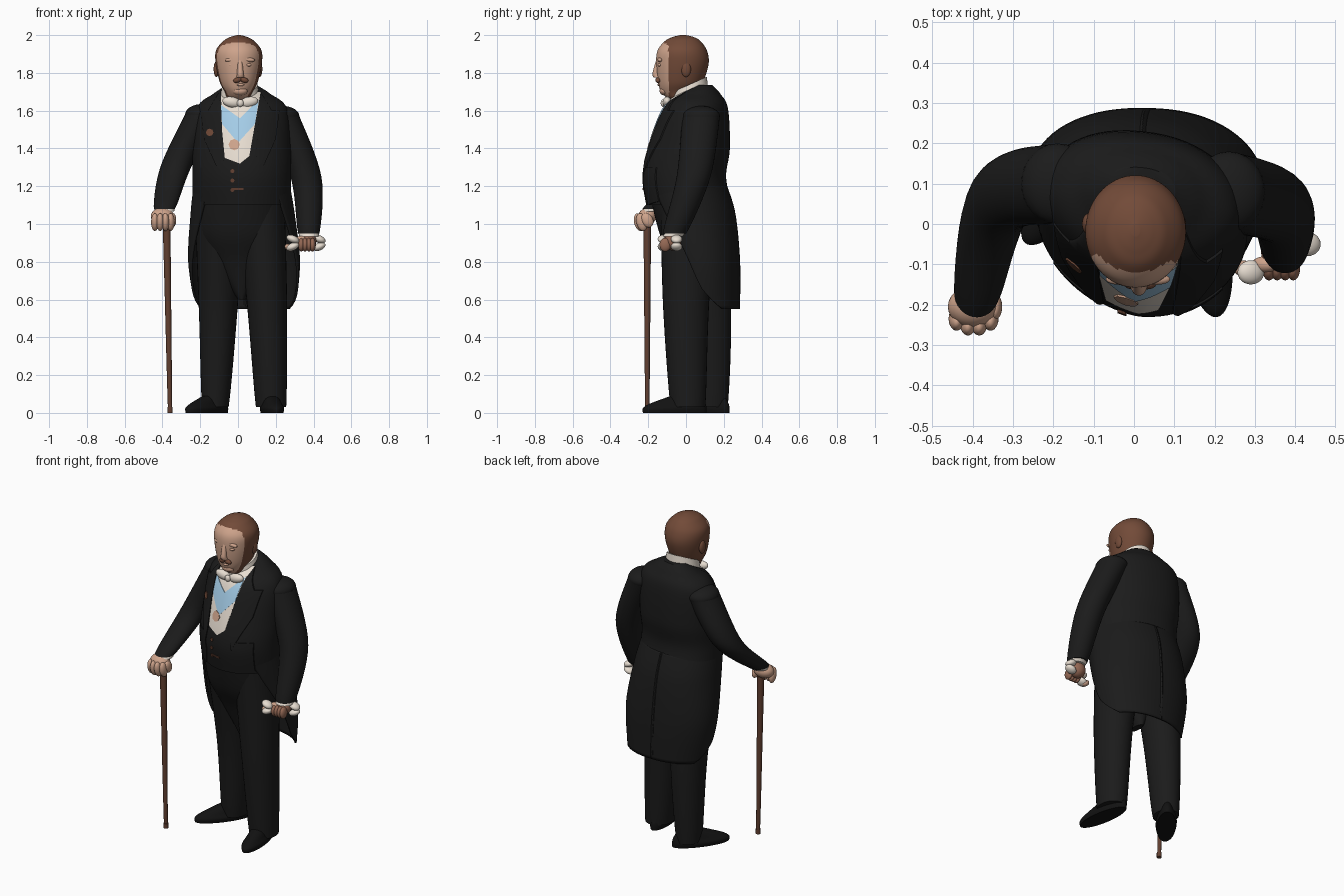
import bpy
import bmesh
from math import sin, cos, radians, pi, copysign
from mathutils import Matrix, Vector, Euler
from mathutils.bvhtree import BVHTree

default_cube = bpy.data.objects.get("Cube")
if default_cube:
    bpy.data.objects.remove(default_cube)

parts = []


def material(name, *rgb):
    mat = bpy.data.materials.new(name)
    mat.use_nodes = True
    mat.diffuse_color = (*rgb, 1)
    shader = mat.node_tree.nodes["Principled BSDF"]
    shader.inputs["Base Color"].default_value = (*rgb, 1)
    shader.inputs["Roughness"].default_value = .8
    return mat


CLOTH = material("black_cloth", .011, .011, .011)
LEATHER = material("black_leather", .006, .006, .006)
SKIN = material("skin", .62, .37, .26)
SHADED_SKIN = material("dark_skin", .3, .14, .09)
HAIR = material("brown_hair", .17, .07, .04)
WOOD = material("cane_wood", .12, .05, .03)
LINEN = material("ivory_linen", .83, .75, .66)
SASH = material("sash_blue", .38, .62, .82)


def finish(name, bm, mat):
    bmesh.ops.recalc_face_normals(bm, faces=bm.faces)
    mesh = bpy.data.meshes.new(name)
    bm.to_mesh(mesh)
    bm.free()
    mesh.materials.append(mat)
    part = bpy.data.objects.new(name, mesh)
    bpy.context.collection.objects.link(part)
    parts.append(part)
    return part


def spline(rows, steps=8):
    """Smooth a list of rows with a Catmull-Rom curve."""
    result = []
    last = len(rows) - 1
    for i in range(last):
        before, start, end, after = (rows[max(0, min(last, i + k))] for k in (-1, 0, 1, 2))
        for step in range(steps):
            t = step / steps
            result.append([
                b + t / 2 * (c - a + t * (2 * a - 5 * b + 4 * c - d + t * (3 * (b - c) + d - a)))
                for a, b, c, d in zip(before, start, end, after)])
    return result + [list(rows[last])]


def skin_loops(name, loops, mat, closed=True):
    """Join loops of points into a surface, capped when the loops are closed."""
    bm = bmesh.new()
    loops = [[bm.verts.new(point) for point in loop] for loop in loops]
    count = len(loops[0])
    for low, high in zip(loops, loops[1:]):
        for i in range(count if closed else count - 1):
            j = (i + 1) % count
            bm.faces.new((low[i], low[j], high[j], high[i]))
    if closed:
        bm.faces.new(loops[0])
        bm.faces.new(loops[-1])
    return finish(name, bm, mat)


def oval(angle, half_width, front, back, fullness=0):
    """Point on a cross-section, with a fuller back and a more pointed front."""
    power = 2 + copysign(fullness, sin(angle))
    x, y = (copysign(abs(v) ** (2 / power), v) for v in (cos(angle), sin(angle)))
    return x * half_width, (front + back) / 2 + y * (back - front) / 2


def body(name, rings, mat, centre=0, fullness=0, twist=0, segments=64):
    """Each ring is height, half width, front y and back y."""
    loops = []
    for z, *section in spline(rings):
        ring = [oval(2 * pi * i / segments, *section, fullness) for i in range(segments)]
        loops.append([(centre + x, y - twist * x, z) for x, y in ring])
    return skin_loops(name, loops, mat)


def limb(name, path, start, end, mat, bulge=1, depth=1, segments=32):
    """Tapered tube of level slices along a path."""
    loops = []
    points = spline(path)
    for k, (x, y, z) in enumerate(points):
        r = start + (end - start) * (k / (len(points) - 1)) ** bulge
        turns = [2 * pi * i / segments for i in range(segments)]
        loops.append([(x + r * cos(a), y + r * depth * sin(a), z) for a in turns])
    return skin_loops(name, loops, mat)


def blob(name, location, size, mat, turn=(0, 0, 0)):
    bm = bmesh.new()
    matrix = Matrix.LocRotScale(Vector(location), Euler(turn), Vector(size))
    bmesh.ops.create_uvsphere(bm, u_segments=24, v_segments=16, radius=1, matrix=matrix)
    return finish(name, bm, mat)


def plate(name, outline, mat, surface, lift, mirror=False):
    """Thin plate with an x-z outline, laid on the front of a surface."""
    tree = BVHTree.FromPolygons([v.co for v in surface.data.vertices],
                                [p.vertices[:] for p in surface.data.polygons])
    bm = bmesh.new()
    bm.faces.new([bm.verts.new((.02 - x if mirror else x, 0, z)) for x, z in outline])
    bmesh.ops.triangulate(bm, faces=bm.faces[:])
    for axis in (Vector((1, 0, 0)), Vector((0, 0, 1))):
        distances = [v.co.dot(axis) for v in bm.verts]
        cut = min(distances)
        while cut < max(distances):
            cut += .015
            bmesh.ops.bisect_plane(bm, geom=bm.verts[:] + bm.edges[:] + bm.faces[:],
                                   plane_co=axis * cut, plane_no=axis)
    for v in bm.verts:
        hit = tree.ray_cast(Vector((v.co.x, -2, v.co.z)), Vector((0, 1, 0)))[0]
        v.co.y = (hit or tree.find_nearest(v.co)[0]).y - lift
    for item in bmesh.ops.extrude_face_region(bm, geom=bm.faces[:])["geom"]:
        if isinstance(item, bmesh.types.BMVert):
            item.co.y += lift
    return finish(name, bm, mat)


def disc(x, z, radius):
    return [(x + radius * cos(k * pi / 4), z + radius * sin(k * pi / 4)) for k in range(8)]


# Coat body, turned slightly to one side
TWIST = .1
coat = body("coat_body", [(1.735, .08, .04, .14), (1.69, .15, -.04, .18), (1.61, .24, -.12, .22),
                          (1.4, .26, -.2, .23), (1.25, .26, -.23, .21), (1.1, .26, -.21, .24)],
            CLOTH, centre=.02, fullness=.2, twist=TWIST)

# Coat tails: two open halves whose front edges sweep back towards the hem
TAIL_RINGS = [(1.2, .25, -.22, .21), (1.05, .27, -.19, .255), (.8, .29, -.12, .28),
              (.55, .26, -.1, .28)]
for side, word in ((1, "left"), (-1, "right")):
    loops = []
    for z, *section in spline(TAIL_RINGS):
        drop = (1.2 - z) / .65
        edge = radians(45 * (drop - 1) + 30 * drop ** 8)
        sweep = [edge + (pi / 2 + .02 - edge) * i / 40 for i in range(41)]
        ring = [oval(angle, *section, .2) for angle in sweep]
        loops.append([(.02 + .02 * drop + side * x, y - TWIST * side * x * (1 - drop), z)
                      for x, y in ring])
    tail = skin_loops(word + "_coat_tail", loops, CLOTH, closed=False)
    cloth = tail.modifiers.new("cloth", "SOLIDIFY")
    cloth.thickness = .012
    cloth.offset = 0

# Trousers
body("trouser_hips", [(1.15, .22, -.19, .2), (.95, .22, -.14, .19), (.8, .15, -.07, .15),
                      (.6, .02, 0, .1)], CLOTH, centre=.02)
limb("left_trouser_leg", [(.12, .01, 1.13), (.155, 0, .55), (.175, .01, .03)], .13, .08, CLOTH,
     depth=1.15)
limb("right_trouser_leg", [(-.1, .04, 1.13), (-.105, .12, .55), (-.12, .14, .03)], .135, .07, CLOTH,
     depth=1.15)

# Shoes, turned out at different angles
for word, place, turn in (("left", (.18, -.06, 0), .15), ("right", (-.165, .09, 0), -.65)):
    shoe = body(word + "_shoe", [(0, .055, -.17, .17), (.025, .06, -.17, .17),
                                 (.05, .05, -.13, .165), (.09, .04, -.02, .14)], LEATHER)
    shoe.data.transform(Matrix.Translation(place) @ Matrix.Rotation(turn, 4, "Z"))

# Sleeves with rounded shoulders, and shirt cuffs
for word, path in (("right", [(-.19, .1, 1.58), (-.33, .06, 1.3), (-.39, -.17, 1.08)]),
                   ("left", [(.235, .08, 1.57), (.36, .04, 1.25), (.375, -.06, .95)])):
    limb(word + "_sleeve", path, .09, .056, CLOTH, bulge=2, depth=1.1)
    blob(word + "_shoulder", path[0], (.09, .1, .055), CLOTH)
    wrist = Vector(path[-1])
    limb(word + "_cuff", [wrist, wrist - Vector((0, .01, .015))], .054, .052, LINEN)

# Right hand closed on the cane
blob("right_hand_palm", (-.4, -.205, 1.04), (.062, .052, .045), SKIN, (.4, 0, 0))
for i in range(4):
    middle = i in (1, 2)
    blob("right_hand_finger", (-.44 + i * .028, -.235 - .012 * middle, 1.01),
         (.02, .028, .048), SKIN, (.25, 0, 0))
blob("right_hand_thumb", (-.345, -.205, 1.02), (.018, .03, .04), SKIN, (.5, 0, 0))

# Left hand holding a pair of gloves
blob("left_hand_palm", (.365, -.07, .91), (.05, .045, .05), SHADED_SKIN)
for i in range(4):
    blob("left_hand_finger", (.335 + i * .02, -.11, .89), (.017, .03, .036), SHADED_SKIN)
blob("left_hand_thumb", (.325, -.1, .915), (.035, .02, .02), SKIN, (0, -.4, 0))
for x, y, turn in ((.29, -.12, .4), (.43, -.05, -.4)):
    for lift in (-.02, .02):
        blob("glove_fold", (x, y, .9 + lift), (.035, .03, .02), LINEN, (0, copysign(turn, lift), 0))
blob("glove_finger", (.27, -.11, .875), (.025, .02, .018), SKIN, (0, .6, 0))

# Walking cane
limb("cane", [(-.378, -.205, 1), (-.36, -.205, .02)], .021, .011, WOOD)
limb("cane_tip", [(-.36, -.205, .03), (-.36, -.205, 0)], .014, .014, WOOD)

# Head, with hair behind the hairline
head = body("head", [(1.64, .07, -.06, .08), (1.69, .07, -.125, .05), (1.75, .1, -.148, .09),
                     (1.85, .122, -.158, .12), (1.92, .12, -.15, .11), (1.97, .08, -.11, .075),
                     (1.99, .045, -.07, .04), (2, .01, -.03, 0)], SKIN, centre=.004, segments=80)
head.data.materials.append(HAIR)
for face in head.data.polygons:
    x, y, z = face.center
    face.material_index = int(y > -.085 - .08 * x or z > 1.96 - 2 * x * x)

# Features of the face
for side in (1, -1):
    blob("ear", (side * .114, 0, 1.82), (.015, .026, .042), HAIR)
    blob("brow_ridge", (.01 + side * .044, -.137, 1.87), (.036, .014, .012), SKIN,
         (0, side * .1, 0))
    blob("eyelid", (.01 + side * .042, -.137, 1.842), (.02, .013, .009), SKIN)
    blob("moustache_half", (.015 + side * .018, -.148, 1.762), (.023, .014, .014), HAIR,
         (0, side * .3, 0))
limb("nose", [(.01, -.145, 1.87), (.012, -.16, 1.8), (.012, -.15, 1.775)], .012, .022, SKIN)
blob("lower_lip", (.014, -.143, 1.737), (.02, .009, .007), SKIN)
blob("chin", (.01, -.115, 1.705), (.04, .025, .024), SKIN)

# Standing shirt collar, sloping up towards the back, and bow tie
collar = body("shirt_collar", [(1.66, .105, -.085, .118), (1.73, .093, -.078, .11)], LINEN,
              centre=.01)
for v in collar.data.vertices:
    v.co.z += .45 * v.co.y
for side in (1, -1):
    blob("bow_tie_wing", (.012 + side * .045, -.1, 1.645), (.05, .024, .028), LINEN,
         (0, -side * .2, 0))
blob("bow_tie_knot", (.012, -.12, 1.64), (.018, .014, .02), LINEN)

# Shirt front, sash and medal
plate("shirt_front", [(-.09, 1.7), (.12, 1.7), (.1, 1.6), (.06, 1.36), (.01, 1.32), (-.07, 1.35),
                      (-.085, 1.5)], LINEN, coat, .003)
plate("sash", [(-.09, 1.63), (.01, 1.56), (.11, 1.66), (.09, 1.53), (0, 1.43), (-.085, 1.53)],
      SASH, coat, .006)
plate("medal", disc(-.02, 1.42, .03), SKIN, coat, .008)

# Lapels and front edges of the coat
LAPEL = [(-.1, 1.7), (-.16, 1.6), (-.2, 1.6), (-.18, 1.45), (-.09, 1.25), (-.075, 1.33),
         (-.085, 1.5)]
FRONT_EDGE = [(-.1, 1.3), (-.08, 1.2), (-.1, 1.1), (-.2, 1.12), (-.2, 1.3)]
for mirror, word in ((True, "left"), (False, "right")):
    lapel = plate(word + "_lapel", LAPEL, CLOTH, coat, .008, mirror)
    plate(word + "_coat_front", FRONT_EDGE, CLOTH, coat, .006, mirror)
plate("lapel_flower", disc(-.15, 1.485, .02), HAIR, lapel, .005)

# Waistcoat buttons and watch chain
for i in range(3):
    plate("waistcoat_button", disc(-.03, 1.18 + i * .05, .011), WOOD, coat, .007)
plate("watch_chain", [(-.03, 1.18), (.03, 1.18), (.03, 1.19), (-.03, 1.19)], WOOD, coat, .005)

# Smooth shading with sharp edges kept
bpy.ops.object.select_all(action="DESELECT")
for part in parts:
    part.select_set(True)
bpy.context.view_layer.objects.active = coat
bpy.ops.object.shade_smooth_by_angle(angle=radians(45))
